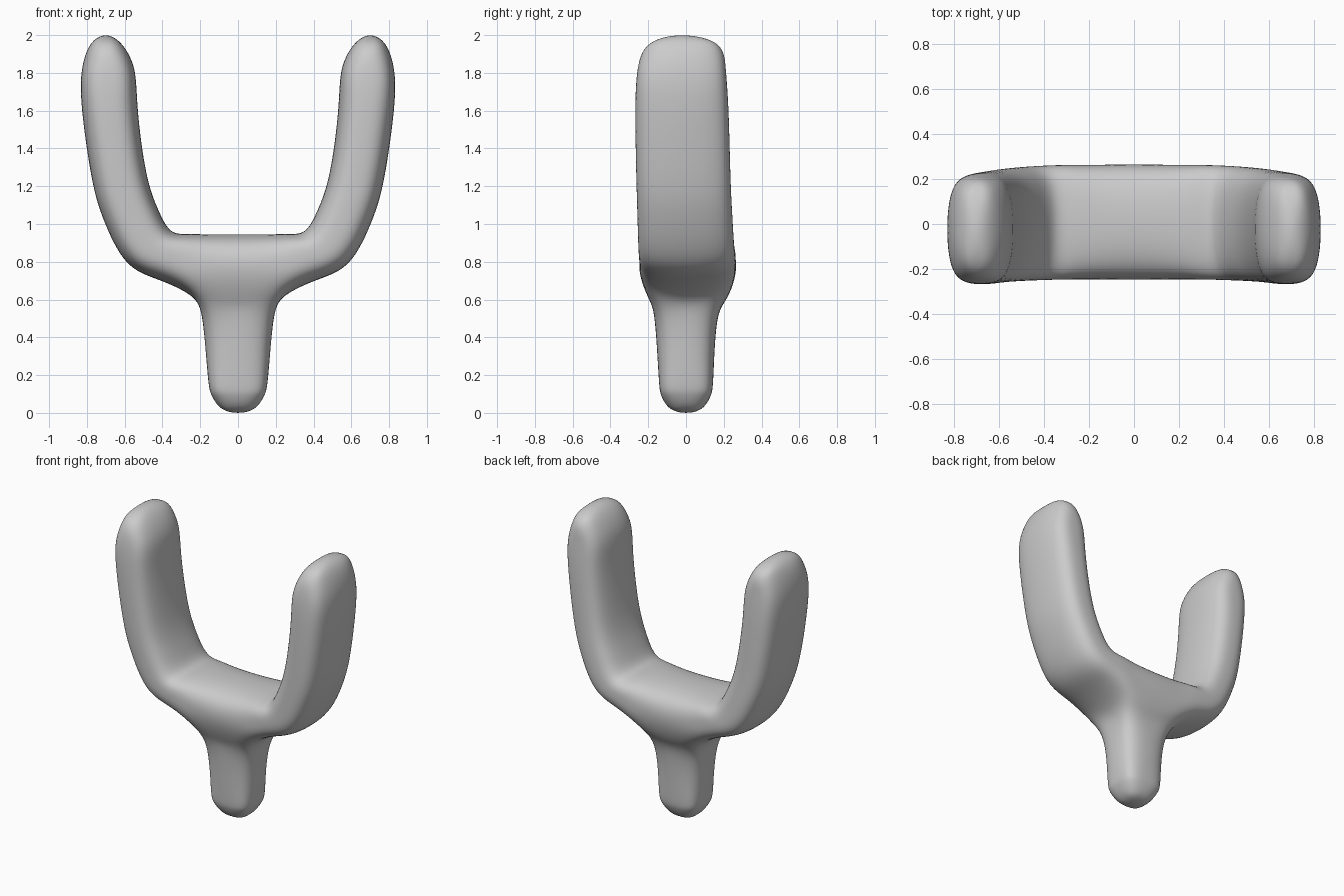
import bpy, bmesh
from mathutils import Vector

if "Cube" in bpy.data.objects:
    bpy.data.objects.remove(bpy.data.objects["Cube"])

bm = bmesh.new()

# Left half sections of the fork: outer x, z, inner x, z, front y, back y
SECTIONS = [
    (-.78, 1.95, -.615, 1.95, -.195, .165),
    (-.825, 1.82, -.55, 1.82, -.255, .21),
    (-.825, 1.60, -.53, 1.60, -.268, .225),
    (-.775, 1.25, -.485, 1.27, -.263, .235),
    (-.71, 1.02, -.42, 1.07, -.257, .245),
    (-.59, .80, -.355, .965, -.252, .255),
    (-.42, .705, -.27, .947, -.248, .262),
    (-.25, .62, -.16, .945, -.246, .263),
]
CENTRE = (0, .56, 0, .945, -.246, .264)
# Stem sections: z, half width, half depth
STEM = [(.48, .187, .165), (.20, .16, .145), (.09, .138, .13), (.025, .088, .085)]
C, D = .76, .81
SHAPE = [(-1, 0), (-C, -D), (0, -1), (C, -D), (1, 0), (C, D), (0, 1), (-C, D)]


def fork_ring(s, mirror=1, skip=()):
    ox, oz, ix, iz, y0, y1 = s
    ring = []
    for k, (a, b) in enumerate(SHAPE):
        t = (a + 1) / 2
        p = (mirror * (ox + (ix - ox) * t), (y0 + y1) / 2 + b * (y1 - y0) / 2, oz + (iz - oz) * t)
        ring.append(None if k in skip else bm.verts.new(p))
    return ring


def bridge(r0, r1, skip=()):
    for k in range(8):
        if k not in skip:
            j = (k + 1) % 8
            bm.faces.new((r0[k], r0[j], r1[j], r1[k]))


def cap(ring, co):
    c = bm.verts.new(co)
    for i in range(0, 8, 2):
        bm.faces.new((ring[i], ring[i + 1], ring[(i + 2) % 8], c))


# U-shaped fork, open underneath at the middle
left = [fork_ring(s) for s in SECTIONS]
right = [fork_ring(s, -1) for s in SECTIONS]
mid = fork_ring(CENTRE, skip=(0,))
for side, sign in ((left, -1), (right, 1)):
    for r0, r1 in zip(side, side[1:]):
        bridge(r0, r1)
    bridge(side[-1], mid, skip=(7, 0))
    cap(side[0], (sign * .70, -.02, 2.0))

# Stem growing out of the opening
L, R = left[-1], right[-1]
ring = [L[0], L[7], mid[7], R[7], R[0], R[1], mid[1], L[1]]
SQUARE = [(-1, 0), (-.8, .8), (0, 1), (.8, .8), (1, 0), (.8, -.8), (0, -1), (-.8, -.8)]
for z, hx, hy in STEM:
    new = [bm.verts.new((hx * a, hy * b, z)) for a, b in SQUARE]
    bridge(ring, new)
    ring = new
cap(ring, (0, 0, 0))
bmesh.ops.recalc_face_normals(bm, faces=bm.faces)


# Push the cage outwards so the smoothed surface passes through the authored points
def limit(v):
    n = len(v.link_edges)
    near = [e.other_vert(v) for e in v.link_edges]
    total = v.co * n * n
    for w in near:
        total += 4 * w.co
    for f in v.link_faces:
        for w in f.verts:
            if w is not v and w not in near:
                total += w.co
    return total / (n * (n + 5))


target = {v: v.co.copy() for v in bm.verts}
for _ in range(12):
    moves = {v: target[v] - limit(v) for v in bm.verts}
    for v, m in moves.items():
        v.co += m * .9

for f in bm.faces:
    f.smooth = True
mesh = bpy.data.meshes.new("forked_handle")
bm.to_mesh(mesh)
bm.free()
obj = bpy.data.objects.new("forked_handle", mesh)
bpy.context.collection.objects.link(obj)
sub = obj.modifiers.new("smooth", 'SUBSURF')
sub.levels = sub.render_levels = 3
